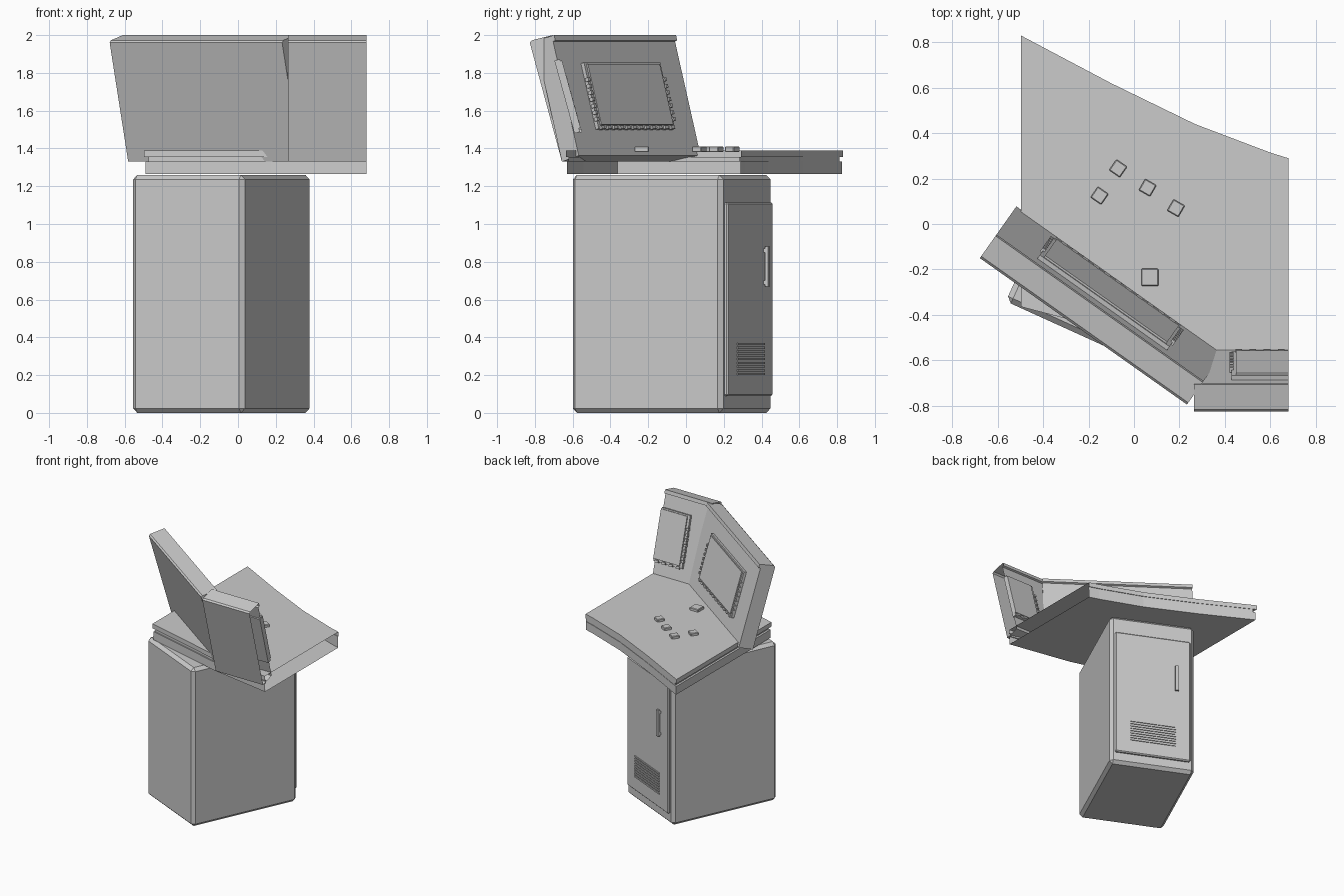
import bpy, bmesh
from math import radians
from mathutils import Matrix, Vector

cube = bpy.data.objects.get("Cube")
if cube:
    bpy.data.objects.remove(cube)

grey = bpy.data.materials.new("plain_grey")
grey.use_nodes = True
grey.diffuse_color = (0.6, 0.6, 0.6, 1)
grey.node_tree.nodes["Principled BSDF"].inputs["Base Color"].default_value = (0.6, 0.6, 0.6, 1)


def finish(name, bm, matrix=Matrix(), bevel=0):
    bmesh.ops.recalc_face_normals(bm, faces=bm.faces)
    mesh = bpy.data.meshes.new(name)
    bm.to_mesh(mesh)
    bm.free()
    mesh.materials.append(grey)
    obj = bpy.data.objects.new(name, mesh)
    obj.matrix_world = matrix
    bpy.context.collection.objects.link(obj)
    if bevel:
        mod = obj.modifiers.new("edge_bevel", "BEVEL")
        mod.width = bevel
        mod.segments = 1
    return obj


def boxes(name, parts, matrix=Matrix(), bevel=0):
    """One object made of boxes given as (centre, size)."""
    bm = bmesh.new()
    for centre, size in parts:
        place = Matrix.Translation(centre) @ Matrix.Diagonal((*size, 1))
        bmesh.ops.create_cube(bm, size=1, matrix=place)
    return finish(name, bm, matrix, bevel)


def turn(degrees, axis="Z"):
    return Matrix.Rotation(radians(degrees), 4, axis)


# Cabinet, turned on its base, with the door on its rear face
cab = Matrix.Translation((-0.088, -0.076, 0)) @ turn(-24.4)
W, D, H = 0.65, 0.876, 1.26
boxes("cabinet", [((0, 0, H / 2), (W, D, H))], cab, 0.024)
back = D / 2
boxes("cabinet_door", [((0, back + 0.005, 0.602), (0.58, 0.03, 1.025))], cab, 0.008)
boxes("door_handle", [((-0.18, back + 0.038, 0.775), (0.025, 0.016, 0.21)),
                      ((-0.18, back + 0.025, 0.69), (0.02, 0.02, 0.02)),
                      ((-0.18, back + 0.025, 0.86), (0.02, 0.02, 0.02))], cab)
boxes("door_vent", [((0, back + 0.022, 0.205 + 0.02 * i), (0.35, 0.008, 0.011))
                    for i in range(9)], cab)

# Desk top: outline with a grooved rim, open at the centre seam
seam = 0.68
outline = [(seam, -0.635), (0.17, -0.545), (-0.1, -0.47), (-0.497, -0.365),
           (-0.497, 0.83), (-0.1, 0.62), (0.27, 0.44), (0.6, 0.315), (seam, 0.29)]
levels = [(1.265, 0.006), (1.33, 0.006), (1.33, 0.02),
          (1.355, 0.02), (1.355, 0), (1.39, 0)]
bm = bmesh.new()
rings = []
for z, inset in levels:
    k = 1 - inset
    rings.append([bm.verts.new((seam + (x - seam) * k, y * k, z)) for x, y in outline])
for low, high in zip(rings, rings[1:]):
    for i in range(len(outline) - 1):
        bm.faces.new((low[i], low[i + 1], high[i + 1], high[i]))
bm.faces.new(rings[0])
bm.faces.new(rings[-1])
finish("desk_top", bm)

# Leaning upright panels share one section (depth, height)
section = [(-0.345, 1.33), (-0.515, 1.96), (-0.505, 1.972), (-0.395, 2.0),
           (-0.388, 1.972), (-0.402, 1.966), (-0.236, 1.362)]


def panel(name, matrix, x0, x1, open_end=False):
    bm = bmesh.new()
    a, b = [[bm.verts.new((x, y, z)) for y, z in section] for x in (x0, x1)]
    n = len(section)
    for i in range(n):
        j = (i + 1) % n
        bm.faces.new((a[i], a[j], b[j], b[i]))
    bm.faces.new(a)
    if not open_end:
        bm.faces.new(b)
    finish(name, bm, matrix)


def screen(name, matrix, x0, x1, height, cut=False):
    """Raised display with small ribs on its sides and lower edge."""
    place = matrix @ Matrix.Translation((0, -0.322, 1.675)) @ turn(15.4, "X")
    w, mid = x1 - x0, (x0 + x1) / 2
    trim = 0.0 if cut else 0.02
    parts = [((mid, 0.005, 0), (w, 0.03, height)),
             ((mid + 0.01 - trim / 2, 0.022, 0.005),
              (w - 0.02 - trim, 0.014, height - 0.03))]
    rib = 0.022
    count = round(w / 0.058)
    for i in range(count):
        x = x0 + w * (i + 0.5) / count
        parts.append(((x, 0.02, -height / 2 + 0.005), (0.03, rib, 0.018)))
    for i in range(7):
        z = height * (-0.36 + 0.1 * i)
        for x in ([x0] if cut else [x0, x1]):
            parts.append(((x, 0.02, z), (0.018, rib, 0.02)))
    boxes(name, parts, place)


side_frame = turn(-35.26)
front_frame = Matrix.Translation((0, -0.312, 0))
panel("side_panel", side_frame, -0.468, 0.65)
panel("front_panel", front_frame, 0.265, seam, True)
screen("side_screen", side_frame, -0.26, 0.44, 0.363)
screen("front_screen", front_frame, 0.43, seam, 0.40, True)

# Desk buttons
for i, (x, y, angle) in enumerate([(-0.07, 0.245, -35), (-0.152, 0.125, -35),
                                   (0.06, 0.16, -30), (0.185, 0.07, -30),
                                   (0.07, -0.235, 0)]):
    size = 0.058 if angle else 0.076
    boxes("desk_button_%d" % (i + 1), [((0, 0, 0), (size, size, 0.03))],
          Matrix.Translation((x, y, 1.396)) @ turn(angle), 0.004)
